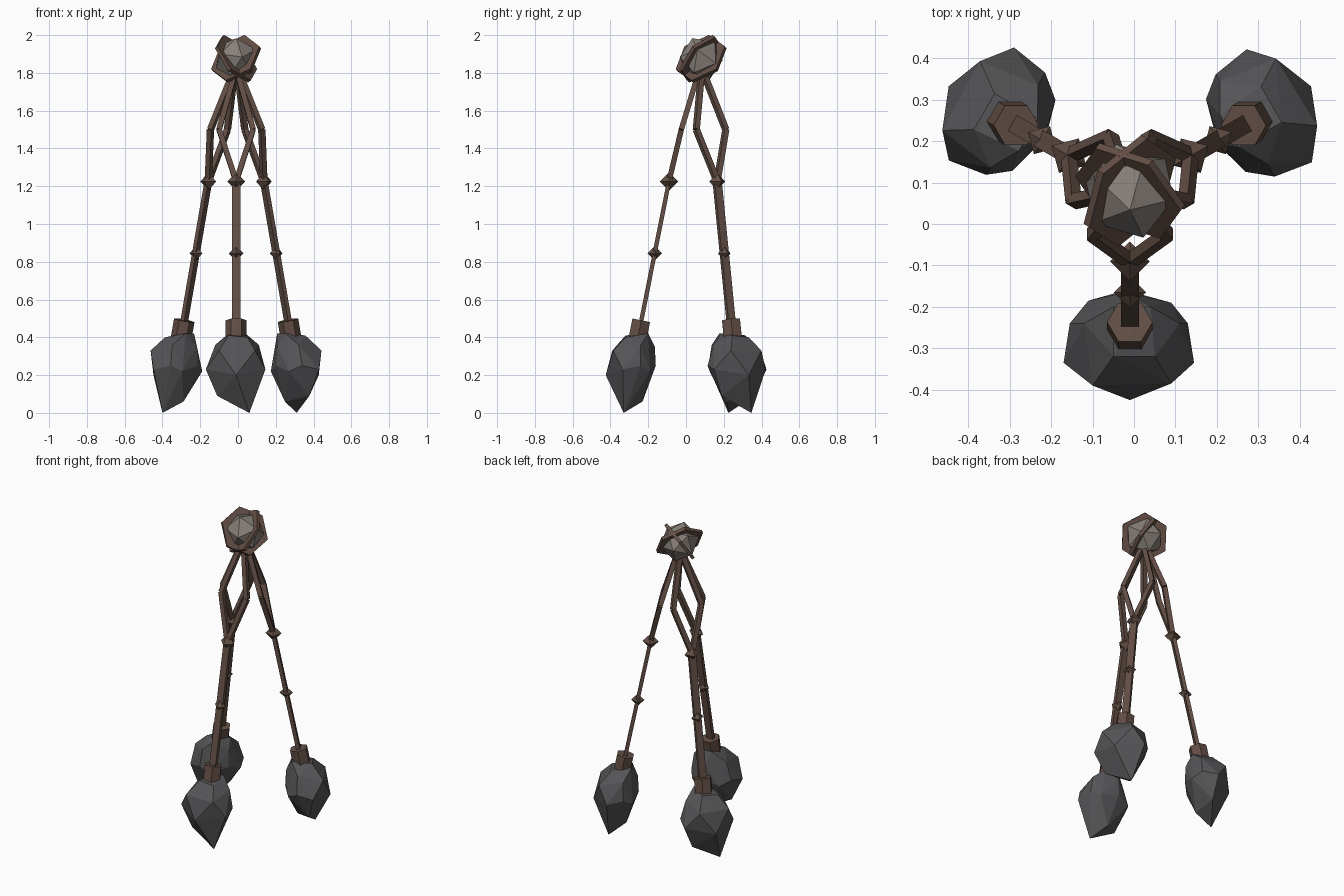
import bpy, bmesh, math
from mathutils import Matrix, Vector

if "Cube" in bpy.data.objects:
    bpy.data.objects.remove(bpy.data.objects["Cube"])

AXIS = Vector((-0.01, 0.08, 0))  # vertical axis shared by the three legs


def material(name, rgb):
    m = bpy.data.materials.new(name)
    m.use_nodes = True
    m.diffuse_color = (*rgb, 1)
    bsdf = next(n for n in m.node_tree.nodes if n.type == 'BSDF_PRINCIPLED')
    bsdf.inputs["Base Color"].default_value = (*rgb, 1)
    return m


WOOD = material("brown wood", (0.125, 0.078, 0.06))
STONE = material("dark grey stone", (0.09, 0.09, 0.095))
CRYSTAL = material("pale grey crystal", (0.24, 0.21, 0.19))


def finish(bm, name, mat, turn=0):
    """Turn a part about the shared axis and make it an object."""
    bm.transform(Matrix.Translation(AXIS) @ Matrix.Rotation(turn, 4, 'Z'))
    bmesh.ops.recalc_face_normals(bm, faces=bm.faces)
    mesh = bpy.data.meshes.new(name)
    bm.to_mesh(mesh)
    bm.free()
    mesh.materials.append(mat)
    obj = bpy.data.objects.new(name, mesh)
    bpy.context.collection.objects.link(obj)


def point(u, r, z):
    """Sideways, outward and upward position on the front leg."""
    return Vector((u, -r, z))


def prism(bm, a, b, sides, width, depth, spin=0):
    """Straight prism from a to b, width sideways and depth outward."""
    z = (b - a).normalized()
    y = z.cross(Vector((1, 0, 0))).normalized()
    x = y.cross(z)
    rings = []
    for p in (a, b):
        ring = []
        for i in range(sides):
            t = spin + math.tau * i / sides
            ring.append(bm.verts.new(p + x * width * math.cos(t) + y * depth * math.sin(t)))
        rings.append(ring)
    for ring in rings:
        bm.faces.new(ring)
    for i in range(sides):
        j = (i + 1) % sides
        bm.faces.new((rings[0][i], rings[0][j], rings[1][j], rings[1][i]))


def knot(bm, centre, size):
    """Octahedral knot."""
    tips = [bm.verts.new(centre + Vector(v) * size)
            for v in ((1, 0, 0), (0, 1, 0), (-1, 0, 0), (0, -1, 0))]
    for s in (-1, 1):
        pole = bm.verts.new(centre + Vector((0, 0, s * size)))
        for i in range(4):
            bm.faces.new((tips[i], tips[(i + 1) % 4], pole))


# Corners of one faceted foot stone: sideways, outward, height
STONE_POINTS = [
    (0.07, 0.41, 0.0), (-0.10, 0.39, 0.09), (0.02, 0.31, 0.06),
    (-0.16, 0.415, 0.23), (0.155, 0.415, 0.23), (0.0, 0.505, 0.2),
    (-0.145, 0.32, 0.25), (0.14, 0.32, 0.25), (-0.01, 0.24, 0.25),
    (-0.1, 0.265, 0.22), (0.1, 0.27, 0.22),
    (-0.09, 0.47, 0.33), (0.1, 0.465, 0.33), (-0.11, 0.32, 0.36),
    (0.12, 0.32, 0.36), (-0.01, 0.245, 0.35), (-0.04, 0.4, 0.41),
    (0.06, 0.4, 0.4), (0.05, 0.28, 0.42), (-0.04, 0.28, 0.42),
]

APEX = point(0, 0.02, 1.78)
UPPER = point(0, 0.17, 1.225)
LOWER = point(0, 0.245, 0.845)
ANKLE = point(0, 0.33, 0.42)

for i, side in enumerate(("front", "left", "right")):
    turn = math.tau * i / 3

    # Pair of bowed strands
    bm = bmesh.new()
    for s in (-1, 1):
        bend = point(s * 0.09, 0.105, 1.5)
        prism(bm, APEX + Vector((s * 0.012, 0, 0)), bend, 4, 0.02, 0.02, math.pi / 4)
        prism(bm, bend, UPPER, 4, 0.02, 0.02, math.pi / 4)
    finish(bm, side + "_strands", WOOD, turn)

    # Lower rod, drawn as a flat bar
    bm = bmesh.new()
    prism(bm, UPPER, ANKLE, 4, 0.031, 0.016, math.pi / 4)
    finish(bm, side + "_rod", WOOD, turn)

    # Knots on the rod
    bm = bmesh.new()
    knot(bm, UPPER, 0.048)
    knot(bm, LOWER, 0.039)
    finish(bm, side + "_knots", WOOD, turn)

    # Hexagonal socket
    bm = bmesh.new()
    prism(bm, point(0, 0.317, 0.49), point(0, 0.345, 0.35), 6, 0.055, 0.055)
    finish(bm, side + "_socket", WOOD, turn)

    # Foot stone
    bm = bmesh.new()
    for p in STONE_POINTS:
        bm.verts.new(point(*p))
    hull = bmesh.ops.convex_hull(bm, input=bm.verts)
    spare = [g for g in hull["geom_interior"] if isinstance(g, bmesh.types.BMVert)]
    bmesh.ops.delete(bm, geom=spare, context='VERTS')
    finish(bm, side + "_stone", STONE, turn)

# Crystal at the top
HEAD = Vector((0, 0, 1.875))
bm = bmesh.new()
bmesh.ops.create_icosphere(bm, subdivisions=1, radius=0.118,
                           matrix=Matrix.Translation(HEAD) @ Matrix.Rotation(0.4, 4, 'X'))
finish(bm, "crystal", CRYSTAL)

# Two tilted hexagonal plates crossing through the crystal
for name, azimuth in (("right_plate", -33), ("left_plate", -126)):
    bm = bmesh.new()
    bmesh.ops.create_cone(bm, cap_ends=True, segments=6, radius1=0.147, radius2=0.147, depth=0.02)
    bm.transform(Matrix.Translation(HEAD)
                 @ Matrix.Rotation(math.radians(azimuth), 4, 'Z')
                 @ Matrix.Rotation(math.radians(55), 4, 'Y')
                 @ Matrix.Rotation(math.radians(30), 4, 'Z'))
    finish(bm, name, WOOD)
